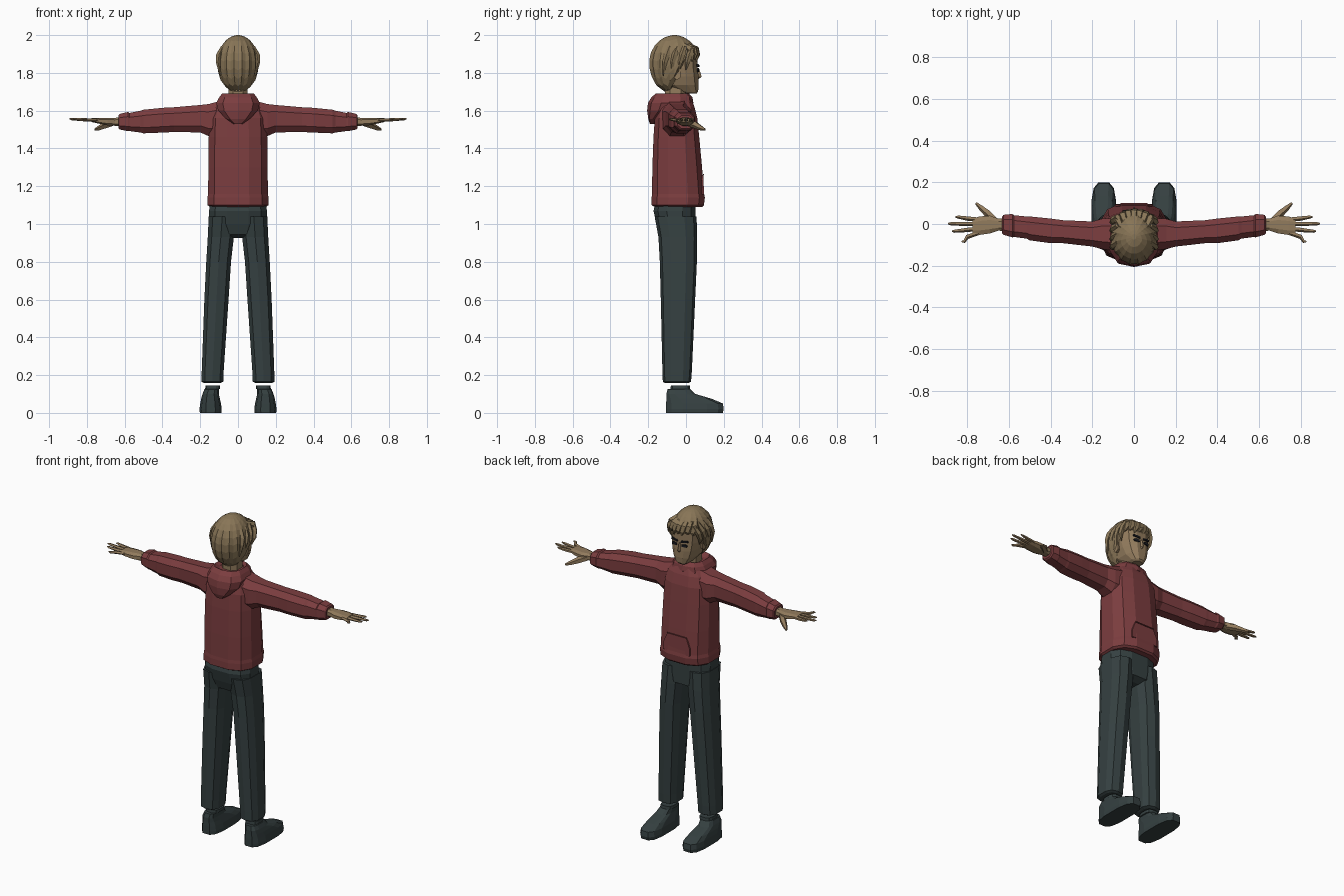
import bpy, bmesh, math
from mathutils import Vector


def material(name, rgb):
    m = bpy.data.materials.new(name)
    m.diffuse_color = (*rgb, 1)
    return m


RED = material("red cloth", (0.20, 0.047, 0.05))
SEAM = material("dark red seam", (0.13, 0.03, 0.032))
DARK = material("charcoal cloth", (0.036, 0.052, 0.053))
SKIN = material("skin", (0.29, 0.20, 0.11))
HAIR = material("brown hair", (0.25, 0.18, 0.095))
BLACK = material("eye black", (0.012, 0.013, 0.018))


def finish(name, bm, mat, mirror=False):
    bmesh.ops.recalc_face_normals(bm, faces=bm.faces)
    me = bpy.data.meshes.new(name)
    bm.to_mesh(me)
    bm.free()
    me.materials.append(mat)
    ob = bpy.data.objects.new(name, me)
    bpy.context.scene.collection.objects.link(ob)
    if mirror:
        ob.modifiers.new("Mirror", 'MIRROR').use_mirror_merge = False
    return ob


def skin_rings(name, rings, mat, mirror=False):
    """Bridge equal-length point rings and cap both ends."""
    bm = bmesh.new()
    vs = [[bm.verts.new(p) for p in r] for r in rings]
    n = len(vs[0])
    for a, b in zip(vs, vs[1:]):
        for i in range(n):
            j = (i + 1) % n
            bm.faces.new((a[i], a[j], b[j], b[i]))
    bm.faces.new(vs[0])
    bm.faces.new(vs[-1])
    return finish(name, bm, mat, mirror)


def loft(name, axis, rings, mat, n=12, p=0.75, mirror=False):
    """Each ring: position on axis, then the bounds of the two other axes."""
    out = []
    for t, a0, a1, b0, b1 in rings:
        ring = []
        for i in range(n):
            w = 2 * math.pi * (i + 0.5) / n
            m = math.cos(math.pi / n) ** p
            c, s = [math.copysign(abs(f) ** p, f) / m for f in (math.cos(w), math.sin(w))]
            a = (a0 + a1) / 2 + c * (a1 - a0) / 2
            b = (b0 + b1) / 2 + s * (b1 - b0) / 2
            ring.append({'x': (t, a, b), 'y': (a, t, b), 'z': (a, b, t)}[axis])
        out.append(ring)
    return skin_rings(name, out, mat, mirror)


def tube(name, pts, mat, n=5, mirror=False, flat=1.0):
    """Tapered strand through (x, y, z, radius) points."""
    P = [Vector(q[:3]) for q in pts]
    d = (P[-1] - P[0]).normalized()
    u = d.cross(Vector((0, 0, 1))).normalized()
    v = u.cross(d)
    ang = [2 * math.pi * i / n for i in range(n)]
    rings = [[c + q[3] * (u * math.cos(w) + v * math.sin(w) * flat) for w in ang]
             for c, q in zip(P, pts)]
    return skin_rings(name, rings, mat, mirror)


def plate(name, pts, mat, mirror=False, thick=0.006):
    """Thin plate facing +y through outline points."""
    return skin_rings(name, [pts, [(x, y + thick, z) for x, y, z in pts]], mat, mirror)


# Hoodie body, hem and neckline
loft("hoodie_body", 'z', [
    (1.09, -.148, .148, -.165, .085), (1.10, -.162, .162, -.182, .095),
    (1.14, -.162, .162, -.182, .100), (1.16, -.158, .158, -.180, .096),
    (1.30, -.157, .157, -.178, .085), (1.46, -.155, .155, -.172, .070),
    (1.56, -.150, .150, -.165, .060), (1.62, -.130, .130, -.150, .045),
    (1.665, -.09, .09, -.14, .025)], RED)
# Hood folded on the back and collar
loft("hood", 'z', [
    (1.53, -.025, .025, -.19, -.13), (1.555, -.06, .06, -.198, -.12),
    (1.60, -.105, .105, -.202, .0), (1.64, -.115, .115, -.197, .035),
    (1.67, -.10, .10, -.18, .03), (1.692, -.083, .083, -.155, .012),
    (1.675, -.062, .062, -.125, .0)], RED, n=10)
# Front pocket with its opening seam
plate("pocket", [(-.09, .086, 1.155), (.09, .086, 1.155), (.09, .085, 1.20),
                 (.065, .082, 1.26), (-.065, .082, 1.26), (-.09, .085, 1.20)], RED, thick=.009)
plate("pocket_seam", [(-.065, .089, 1.258), (.065, .089, 1.258),
                      (.065, .089, 1.264), (-.065, .089, 1.264)], SEAM)
# Sleeves and cuffs
loft("sleeve", 'x', [
    (.08, -.13, .03, 1.46, 1.655), (.155, -.12, .025, 1.465, 1.635),
    (.20, -.108, .012, 1.485, 1.63), (.34, -.092, .018, 1.487, 1.618),
    (.40, -.092, .026, 1.484, 1.615), (.50, -.078, .036, 1.480, 1.605),
    (.515, -.070, .036, 1.484, 1.60), (.575, -.062, .042, 1.492, 1.588),
    (.583, -.064, .048, 1.492, 1.593), (.625, -.052, .044, 1.500, 1.583),
    (.632, -.044, .036, 1.506, 1.575)], RED, n=8, mirror=True)
# Hands
loft("palm", 'x', [
    (.61, -.034, .026, 1.52, 1.567), (.65, -.032, .026, 1.52, 1.562),
    (.69, -.045, .040, 1.522, 1.562), (.74, -.052, .036, 1.532, 1.562),
    (.775, -.048, .026, 1.54, 1.56)], SKIN, n=8, mirror=True)
for nm, y0, x1, y1 in (("index", .022, .855, .034), ("middle", .0, .892, .002),
                       ("ring", -.022, .872, -.034), ("little", -.042, .826, -.084)):
    tube(nm + "_finger", [(.745, y0, 1.55, .011), (.80, y0 + (y1 - y0) * .45, 1.551, .0115),
                          (x1 - .012, y1, 1.555, .008), (x1, y1, 1.557, .004)],
         SKIN, mirror=True, flat=.8)
tube("thumb", [(.665, .015, 1.535, .018), (.70, .05, 1.524, .019),
               (.735, .08, 1.508, .013), (.757, .10, 1.50, .006)], SKIN, mirror=True)

# Trousers
loft("hips", 'z', [
    (.925, -.05, .05, -.09, .01), (.945, -.12, .12, -.135, .05),
    (1.0, -.152, .152, -.155, .05), (1.07, -.153, .153, -.172, .05),
    (1.10, -.150, .150, -.165, .05)], DARK)
loft("trouser_leg", 'z', [
    (.158, .095, .18, -.11, .012), (.165, .078, .193, -.12, .024),
    (.22, .076, .192, -.122, .028), (.60, .050, .178, -.13, .045),
    (.80, .037, .168, -.135, .054), (.93, .022, .160, -.142, .055),
    (1.04, .012, .155, -.162, .052)], DARK, n=10, mirror=True)
# Shoes with ankles
loft("shoe", 'z', [
    (0, .088, .202, -.105, .195), (.02, .086, .204, -.105, .20),
    (.05, .090, .200, -.105, .195), (.075, .096, .195, -.104, .135),
    (.10, .102, .188, -.104, .05), (.125, .100, .178, -.098, .025),
    (.127, .094, .174, -.082, .022), (.145, .094, .172, -.08, .02)],
    DARK, p=.65, mirror=True)

# Neck and head
loft("neck", 'z', [(1.62, -.052, .052, -.11, .0), (1.76, -.05, .05, -.11, .0)], SKIN, n=8)
loft("head", 'z', [
    (1.69, -.028, .028, -.0, .055), (1.70, -.042, .042, -.04, .064),
    (1.735, -.066, .066, -.12, .067), (1.78, -.080, .080, -.15, .066),
    (1.825, -.087, .087, -.165, .062), (1.90, -.090, .090, -.165, .060),
    (1.95, -.06, .06, -.13, .03)], SKIN)
skin_rings("nose", [[(-.008, .055, 1.825), (.008, .055, 1.825), (0, .069, 1.825)],
                    [(-.015, .055, 1.777), (.015, .055, 1.777), (0, .083, 1.78)],
                    [(-.012, .055, 1.768), (.012, .055, 1.768), (0, .068, 1.768)]], SKIN)
loft("ear", 'x', [(.07, -.062, -.03, 1.77, 1.825), (.092, -.066, -.03, 1.765, 1.832)],
     SKIN, n=6, mirror=True)
# Eyes, brows and mouth
plate("eye", [(.016, .062, 1.806), (.048, .058, 1.806), (.052, .057, 1.816),
              (.040, .060, 1.822), (.018, .062, 1.818)], BLACK, mirror=True, thick=.008)
plate("brow", [(.012, .062, 1.830), (.056, .056, 1.836), (.054, .056, 1.846),
               (.014, .062, 1.840)], BLACK, mirror=True, thick=.009)

# Hair cap: ridged strands running from the crown down to a sloped hairline
N, K = 32, 9
rings = []
for k in range(K + 1):
    ring = []
    for i in range(N):
        w = 2 * math.pi * i / N
        front = math.sin(w)                        # 1 at the face, -1 at the nape
        end = 1.40 if front > .55 else 1.40 + 1.2 * min(1, (.55 - front) / .85)
        end += .06 * (-1) ** i
        phi = .10 + (end - .10) * k / K
        r = 1 + (.035 if i % 2 else -.015) * math.sin(phi)
        if k == K:
            r *= .86
        h = .146 if phi < math.pi / 2 else .172
        ring.append((.108 * r * math.sin(phi) * math.cos(w),
                     -.062 + .131 * r * math.sin(phi) * front,
                     1.854 + h * math.cos(phi)))
    rings.append(ring)
skin_rings("hair_cap", rings, HAIR)
# Swept fringe and side tufts
for i in range(7):
    x = -.078 + .026 * i
    y = .058 - 4.5 * x * x
    tube("fringe_tuft", [(x * .7, y - .055, 1.955, .012), (x, y - .006, 1.925, .022),
                         (x + .008, y + .004, 1.89, .018),
                         (x + .018, y + .002, 1.862 + .01 * (i % 2), .003)], HAIR)
for i in range(4):
    y = .02 - .04 * i
    tube("side_tuft", [(.078, y + .015, 1.94, .012), (.098, y, 1.895, .018),
                       (.104, y - .012, 1.855, .014), (.094, y - .02, 1.815 - .01 * i, .003)],
         HAIR, mirror=True)
